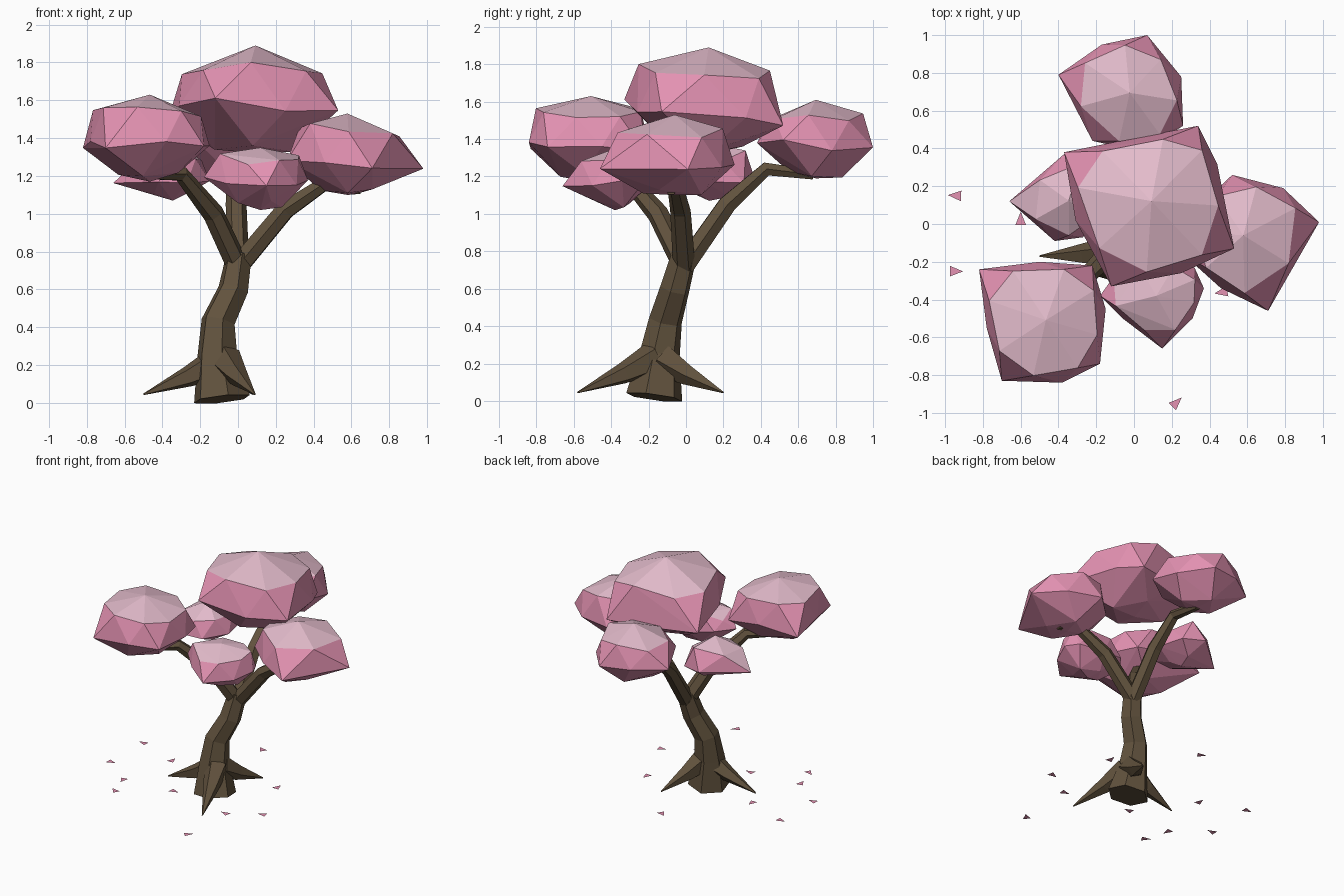
import bpy, bmesh, math, random
from mathutils import Vector

if "Cube" in bpy.data.objects:
    bpy.data.objects.remove(bpy.data.objects["Cube"])

random.seed(4)


def material(name, rgb):
    m = bpy.data.materials.new(name)
    m.diffuse_color = (*rgb, 1)
    m.use_nodes = True
    m.node_tree.nodes["Principled BSDF"].inputs["Base Color"].default_value = m.diffuse_color
    return m


bark = material("bark brown", (0.12, 0.084, 0.047))
pink = material("blossom pink", (0.78, 0.29, 0.45))
pale = material("pale blossom", (0.77, 0.50, 0.60))


def finish(bm, name, mats):
    bmesh.ops.recalc_face_normals(bm, faces=bm.faces)
    me = bpy.data.meshes.new(name)
    bm.to_mesh(me)
    bm.free()
    for m in mats:
        me.materials.append(m)
    ob = bpy.data.objects.new(name, me)
    bpy.context.collection.objects.link(ob)
    return ob


def limb(name, path, sides=6):
    """Faceted tube through (x, y, z, radius) points."""
    bm = bmesh.new()
    pts = [Vector(p[:3]) for p in path]
    rings = []
    for i, p in enumerate(pts):
        d = (pts[min(i + 1, len(pts) - 1)] - pts[max(i - 1, 0)]).normalized()
        ref = Vector((0.3, 1, 0)) if abs(d.z) > 0.8 else Vector((0, 0, 1))
        if name != "trunk":
            ref = Vector((0, 0, 1))
        u = d.cross(ref).normalized()
        v = d.cross(u)
        r = path[i][3]
        rings.append([bm.verts.new(p + r * (u * math.cos(a) + v * math.sin(a)))
                      for a in (2 * math.pi * k / sides for k in range(sides))])
    for a, b in zip(rings, rings[1:]):
        for k in range(sides):
            n = (k + 1) % sides
            bm.faces.new((a[k], a[n], b[n], b[k]))
    bm.faces.new(rings[0])
    bm.faces.new(rings[-1])
    return finish(bm, name, [bark])


def blossom(name, rim, zs, tilt=(0, 0)):
    """Faceted puff: hull of a rim outline, a shoulder ring, a top and a base ring.
    zs = bottom, rim, shoulder, top."""
    zb, zr, zsh, zt = zs
    pts2 = [Vector(p) for p in rim]
    c = sum(pts2, Vector((0, 0))) / len(pts2)
    bm = bmesh.new()

    def add(p, z, k):
        q = p - c
        bm.verts.new((p.x, p.y, z + k * (q.x * tilt[0] + q.y * tilt[1])))

    for i, p in enumerate(pts2):
        mid = (p + pts2[i - 1]) / 2
        add(p, zr + random.uniform(-0.03, 0.03), 1)
        add(c + (mid - c) * 0.9, zsh + random.uniform(-0.03, 0.03), 0.5)
        if i % 2 == 0:
            add(c + (mid - c) * 0.5, zb + random.uniform(0, 0.05), 0)
    add(c, zt, 0)
    add(c, zb, 0)
    res = bmesh.ops.convex_hull(bm, input=bm.verts)
    loose = [v for v in bm.verts if not v.link_faces]
    bmesh.ops.delete(bm, geom=loose, context='VERTS')
    bmesh.ops.recalc_face_normals(bm, faces=bm.faces)
    bm.normal_update()
    for f in bm.faces:                      # pale tops, pink sides
        f.material_index = 1 if f.normal.z > 0.72 else 0
    return finish(bm, name, [pink, pale])


# Trunk and roots
limb("trunk", [(-.085, -.17, .02, .155), (-.11, -.14, .25, .11), (-.105, -.11, .43, .092),
               (-.025, -.06, .60, .082), (.005, -.01, .78, .07)])
for name, top, tip in (("left_root", (-.10, -.15, .22), (-.50, -.17, .045)),
                       ("front_root", (-.07, -.17, .23), (.09, -.58, .045)),
                       ("back_root", (-.07, -.12, .22), (.08, .20, .045))):
    a, b = Vector(top), Vector(tip)
    m = a.lerp(b, 0.4) - Vector((0, 0, 0.01))
    limb(name, [(*a, .09), (*m, .058), (*b, .004)], 5)

# Branches
limb("left_branch", [(.0, -.01, .72, .06), (-.13, -.15, 1.0, .057), (-.30, -.33, 1.21, .042), (-.50, -.50, 1.21, .03)])
limb("right_branch", [(.0, -.01, .72, .06), (.25, -.03, 1.02, .055), (.46, -.06, 1.16, .042), (.65, -.08, 1.13, .03)])
limb("back_branch", [(.0, -.01, .72, .06), (-.01, .22, 1.05, .055), (-.02, .43, 1.24, .042), (-.03, .68, 1.21, .03)])

# Blossom clusters
blossom("top_blossom", [(-.37, .38), (-.02, .45), (.34, .52), (.44, .32), (.53, -.13), (.25, -.26),
                        (-.12, -.33), (-.31, .02)], (1.32, 1.53, 1.76, 1.89), (-.03, -.11))
blossom("left_blossom", [(-.82, -.24), (-.5, -.2), (-.22, -.22), (-.15, -.45), (-.18, -.74), (-.38, -.84),
                         (-.70, -.83), (-.78, -.55)], (1.17, 1.36, 1.54, 1.63))
blossom("right_blossom", [(.98, .01), (.79, .19), (.52, .26), (.33, .08), (.26, -.16), (.46, -.34),
                          (.71, -.46)], (1.10, 1.27, 1.44, 1.53), (-.08, 0))
blossom("back_blossom", [(-.40, .79), (-.17, .95), (.07, 1.0), (.25, .78), (.26, .52), (.05, .38),
                         (-.22, .44)], (1.19, 1.37, 1.52, 1.61), (0, -.06))
blossom("front_small_blossom", [(-.18, -.38), (-.08, -.24), (.12, -.19), (.32, -.23), (.37, -.34), (.31, -.5),
                                (.15, -.66), (-.06, -.5)], (1.02, 1.17, 1.29, 1.35))
blossom("back_small_blossom", [(-.66, .12), (-.37, .37), (-.20, .31), (-.15, .10), (-.27, -.07),
                               (-.42, -.09)], (1.07, 1.19, 1.31, 1.38))

# Fallen petals
bm = bmesh.new()
for x, y in ((-.94, .15), (-.60, .02), (-.95, -.25), (.22, -.95), (.47, -.36), (-.70, -.45),
             (-.64, -.64), (-.29, -.40), (.24, -.50), (.29, .08), (-.17, .55)):
    t = random.uniform(0, 6.28)
    bm.faces.new([bm.verts.new((x + r * math.cos(t + a), y + r * math.sin(t + a), .07))
                  for a, r in ((0, .045), (2.3, .037), (4.0, .037))])
finish(bm, "fallen_petals", [pink])
